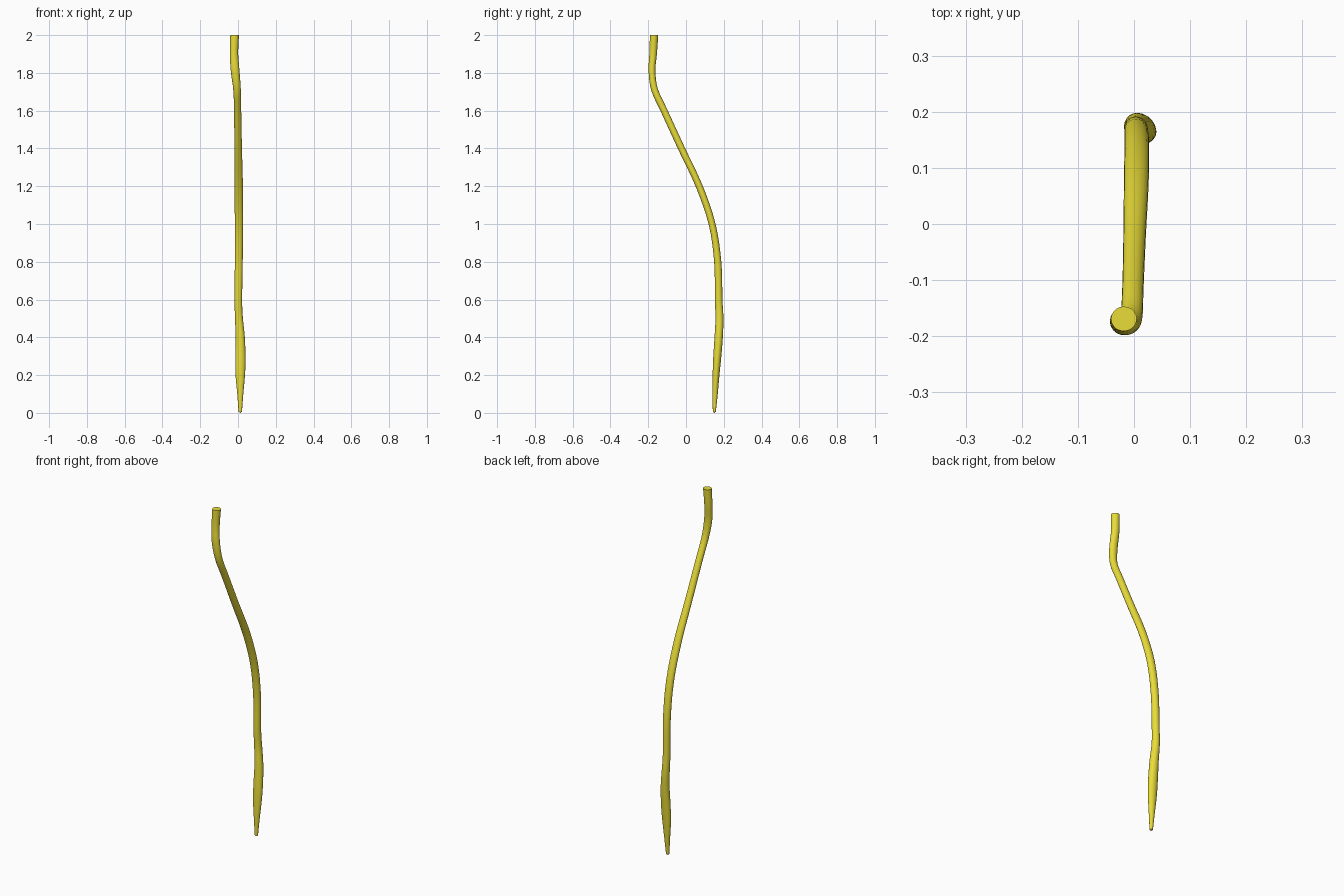
import bpy, bmesh
from math import cos, sin, tau
from mathutils import Vector

if "Cube" in bpy.data.objects:
    bpy.data.objects.remove(bpy.data.objects["Cube"])

# Centre line and half widths: x, y, z, half width in x, half width in y
KEYS = [
    (0.012, 0.150, 0.006, 0.009, 0.008),
    (0.012, 0.154, 0.10, 0.016, 0.014),
    (0.012, 0.159, 0.20, 0.025, 0.018),
    (0.013, 0.165, 0.29, 0.027, 0.021),
    (0.012, 0.173, 0.40, 0.024, 0.022),
    (0.005, 0.177, 0.50, 0.021, 0.021),
    (0.002, 0.173, 0.60, 0.020, 0.020),
    (0.004, 0.168, 0.80, 0.021, 0.019),
    (0.005, 0.138, 1.00, 0.022, 0.018),
    (0.004, 0.070, 1.20, 0.022, 0.018),
    (0.001, -0.024, 1.40, 0.020, 0.018),
    (-0.002, -0.116, 1.60, 0.019, 0.018),
    (-0.005, -0.166, 1.71, 0.020, 0.018),
    (-0.015, -0.180, 1.81, 0.023, 0.018),
    (-0.021, -0.174, 1.90, 0.022, 0.020),
    (-0.018, -0.169, 2.00, 0.023, 0.022),
]
SIDES, STEPS = 20, 4


def spline(a, b, c, d, t):
    """Smooth blend between b and c."""
    return [0.5 * (2 * q + (r - p) * t + (2 * p - 5 * q + 4 * r - s) * t * t
                   + (3 * q - p - 3 * r + s) * t ** 3) for p, q, r, s in zip(a, b, c, d)]


# Resample the path
pts = [KEYS[0]] + KEYS + [KEYS[-1]]
path = [spline(*pts[i:i + 4], k / STEPS) for i in range(len(KEYS) - 1) for k in range(STEPS)]
path.append(list(KEYS[-1]))

# Sweep an oval section along the path
bm = bmesh.new()
rings = []
for i, (x, y, z, rx, ry) in enumerate(path):
    a, b = path[max(i - 1, 0)], path[min(i + 1, len(path) - 1)]
    tangent = (Vector(b[:3]) - Vector(a[:3])).normalized()
    if i in (0, len(path) - 1):
        tangent = Vector((0, 0, 1))
    v = tangent.cross(Vector((1, 0, 0))).normalized()
    u = v.cross(tangent)
    rings.append([bm.verts.new(Vector((x, y, z)) + u * rx * cos(tau * k / SIDES)
                               + v * ry * sin(tau * k / SIDES)) for k in range(SIDES)])
for lo, hi in zip(rings, rings[1:]):
    for k in range(SIDES):
        n = (k + 1) % SIDES
        bm.faces.new((lo[k], lo[n], hi[n], hi[k]))

# Flat top and blunt lower tip
bm.faces.new(rings[-1])
tip = bm.verts.new((0.012, 0.149, 0))
for k in range(SIDES):
    bm.faces.new((tip, rings[0][(k + 1) % SIDES], rings[0][k]))
bmesh.ops.recalc_face_normals(bm, faces=bm.faces)

mesh = bpy.data.meshes.new("curved_strand")
bm.to_mesh(mesh)
bm.free()
strand = bpy.data.objects.new("curved_strand", mesh)
bpy.context.collection.objects.link(strand)

# Yellow finish and smooth shading
mat = bpy.data.materials.new("yellow")
mat.diffuse_color = (0.82, 0.72, 0.04, 1)
mat.use_nodes = True
mat.node_tree.nodes["Principled BSDF"].inputs["Base Color"].default_value = mat.diffuse_color
mesh.materials.append(mat)
bpy.context.view_layer.objects.active = strand
strand.select_set(True)
bpy.ops.object.shade_smooth_by_angle()
